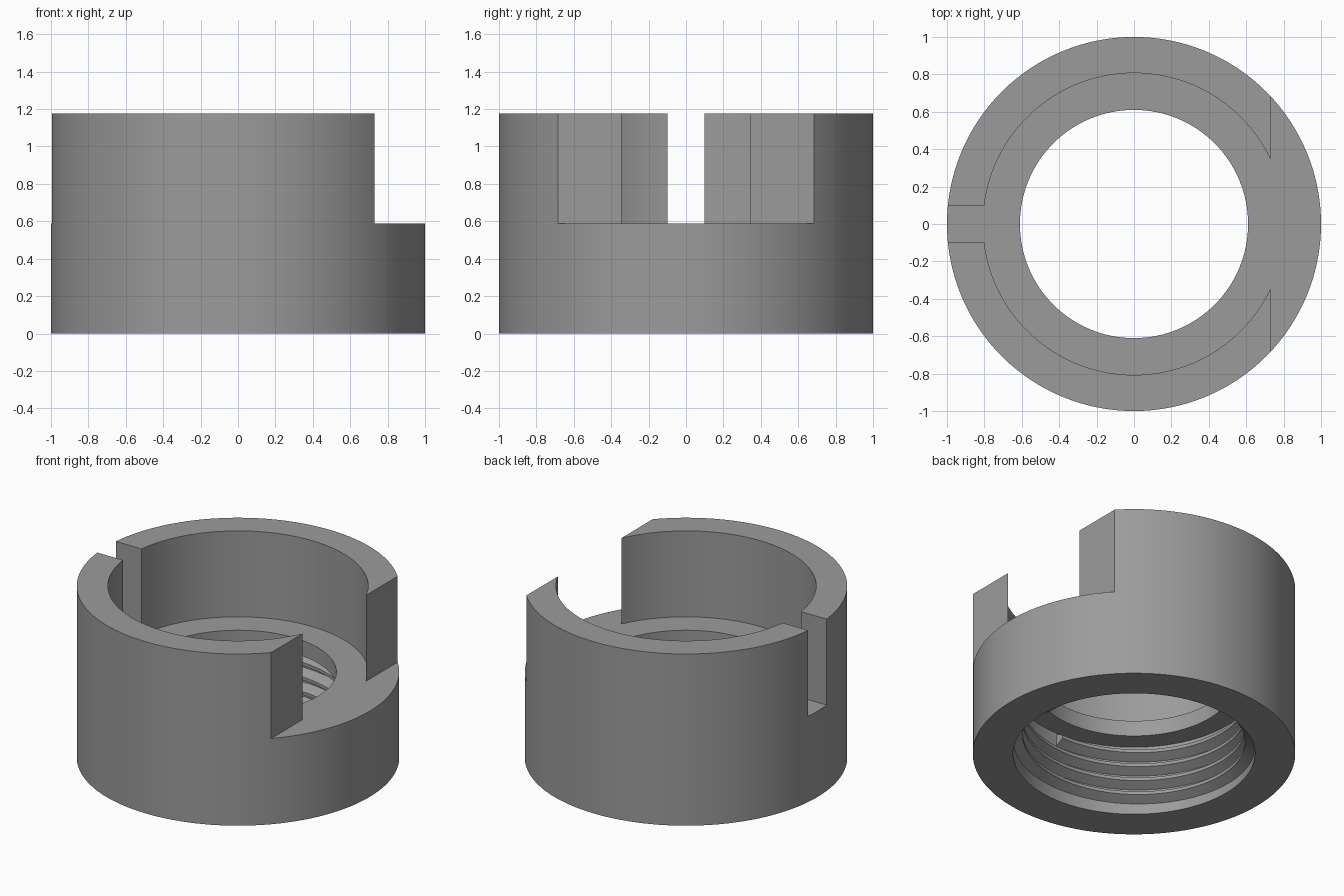
import bpy, bmesh, math

if "Cube" in bpy.data.objects:
    bpy.data.objects.remove(bpy.data.objects["Cube"])

SEG = 128
LEDGE, TOP = 0.587, 1.175       # ledge height, full height
BORE, LIP, LIP_Z = 0.807, 0.61, 0.48
ROOT, CREST, PITCH = 0.75, 0.69, 0.1

grey = bpy.data.materials.new("mid grey")
grey.diffuse_color = (0.33, 0.33, 0.33, 1)
grey.use_nodes = True
grey.node_tree.nodes["Principled BSDF"].inputs["Base Color"].default_value = grey.diffuse_color


def make_object(name, bm):
    bmesh.ops.recalc_face_normals(bm, faces=bm.faces)
    mesh = bpy.data.meshes.new(name)
    bm.to_mesh(mesh)
    bm.free()
    mesh.materials.append(grey)
    obj = bpy.data.objects.new(name, mesh)
    bpy.context.collection.objects.link(obj)
    return obj


def sweep(name, profile, steps, rise=0.0, closed=True):
    """Sweep a closed (radius, z) profile round the z axis, optionally climbing."""
    bm = bmesh.new()
    rings = []
    for i in range(steps if closed else steps + 1):
        a = 2 * math.pi * i / SEG
        rings.append([bm.verts.new((r * math.cos(a), r * math.sin(a), z + rise * i / SEG))
                      for r, z in profile])
    n = len(profile)
    for i in range(steps):
        p, q = rings[i], rings[(i + 1) % len(rings)]
        for j in range(n):
            k = (j + 1) % n
            bm.faces.new((p[j], q[j], q[k], p[k]))
    if not closed:
        bm.faces.new(rings[0])
        bm.faces.new(rings[-1])
    return make_object(name, bm)


def cutter(name, x0, x1, y0, y1, z0, z1):
    bm = bmesh.new()
    bmesh.ops.create_cube(bm, size=1)
    for v in bm.verts:
        v.co = (x1 if v.co.x > 0 else x0, y1 if v.co.y > 0 else y0, z1 if v.co.z > 0 else z0)
    obj = make_object(name, bm)
    obj.hide_render = True
    obj.hide_set(True)
    return obj


def smooth(obj):
    bpy.ops.object.select_all(action='DESELECT')
    obj.select_set(True)
    bpy.context.view_layer.objects.active = obj
    bpy.ops.object.shade_smooth_by_angle(angle=math.radians(25))


# Collar body: stepped bore with an inner lip above the threaded socket
body = sweep("collar_body", [(ROOT, 0), (1, 0), (1, TOP), (BORE, TOP), (BORE, LEDGE),
                             (LIP, LEDGE), (LIP, LIP_Z), (ROOT, LIP_Z)], SEG)

# Wide side opening and narrow slot, both cut down to the ledge
for c in (cutter("opening_cutter", 0.73, 1.2, -1.2, 1.2, LEDGE, 1.4),
          cutter("slot_cutter", -1.2, -0.5, -0.1, 0.1, LEDGE, 1.4)):
    mod = body.modifiers.new(c.name, 'BOOLEAN')
    mod.operation = 'DIFFERENCE'
    mod.solver = 'EXACT'
    mod.object = c
    bpy.context.view_layer.objects.active = body
    bpy.ops.object.modifier_apply(modifier=mod.name)
    bpy.data.objects.remove(c)
smooth(body)

# Helical thread ridge inside the socket
thread = sweep("inner_thread", [(ROOT + 0.01, 0.005), (ROOT, 0.01), (CREST, 0.043),
                                (CREST, 0.065), (ROOT, 0.098), (ROOT + 0.01, 0.1)],
               int(SEG * 3.75), rise=PITCH, closed=False)
smooth(thread)
